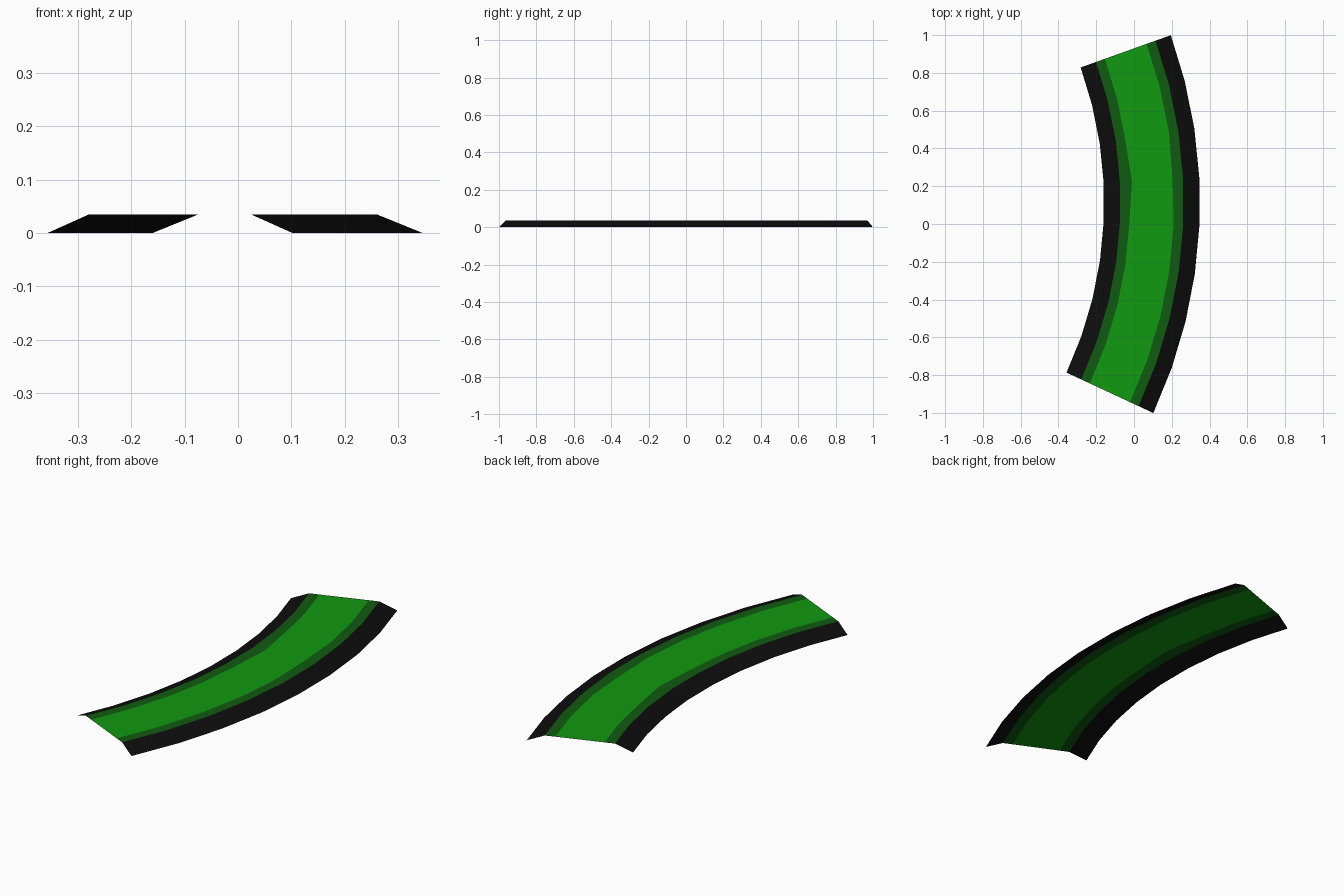
import bpy
from math import radians, cos, sin

cube = bpy.data.objects.get("Cube")
if cube:
    bpy.data.objects.remove(cube, do_unlink=True)

# Arc layout
CENTRE = (-2.284, 0.112)
INNER, OUTER = 2.126, 2.633
START, END = 19.7, -25.0
SEGMENTS = 8
HEIGHT = 0.035
SLOPE = 0.086
STRIP = 0.05


def material(name, colour):
    mat = bpy.data.materials.new(name)
    mat.use_nodes = True
    mat.diffuse_color = colour
    mat.node_tree.nodes["Principled BSDF"].inputs["Base Color"].default_value = colour
    return mat


def rail(radius, z, bumps={}):
    """Points along the arc; bumps shift the radius at single stations."""
    points = []
    for i in range(SEGMENTS + 1):
        a = radians(START + (END - START) * i / SEGMENTS)
        r = radius + bumps.get(i, 0)
        points.append((CENTRE[0] + r * cos(a), CENTRE[1] + r * sin(a), z))
    return points


def band(name, inner, outer, mat):
    """Open sheet between two rails, facing up."""
    n = len(inner)
    faces = [(i, i + 1, n + i + 1, n + i) for i in range(n - 1)]
    mesh = bpy.data.meshes.new(name)
    mesh.from_pydata(inner + outer, [], faces)
    mesh.materials.append(mat)
    mesh.update()
    obj = bpy.data.objects.new(name, mesh)
    bpy.context.collection.objects.link(obj)
    return obj


black = material("black", (0.004, 0.004, 0.004, 1))
dark_green = material("dark green", (0.005, 0.105, 0.005, 1))
green = material("green", (0.005, 0.32, 0.005, 1))

# Rails from the inside of the bend to the outside
rails = [
    rail(INNER, 0),
    rail(INNER + SLOPE, HEIGHT),
    rail(INNER + SLOPE + STRIP, HEIGHT, {3: 0.014}),
    rail(OUTER - SLOPE - STRIP, HEIGHT, {3: -0.006}),
    rail(OUTER - SLOPE, HEIGHT),
    rail(OUTER, 0),
]

# Bands between neighbouring rails
parts = [
    ("inner_slope", black),
    ("inner_border", dark_green),
    ("centre_surface", green),
    ("outer_border", dark_green),
    ("outer_slope", black),
]
for (name, mat), inner, outer in zip(parts, rails, rails[1:]):
    band(name, inner, outer, mat)
